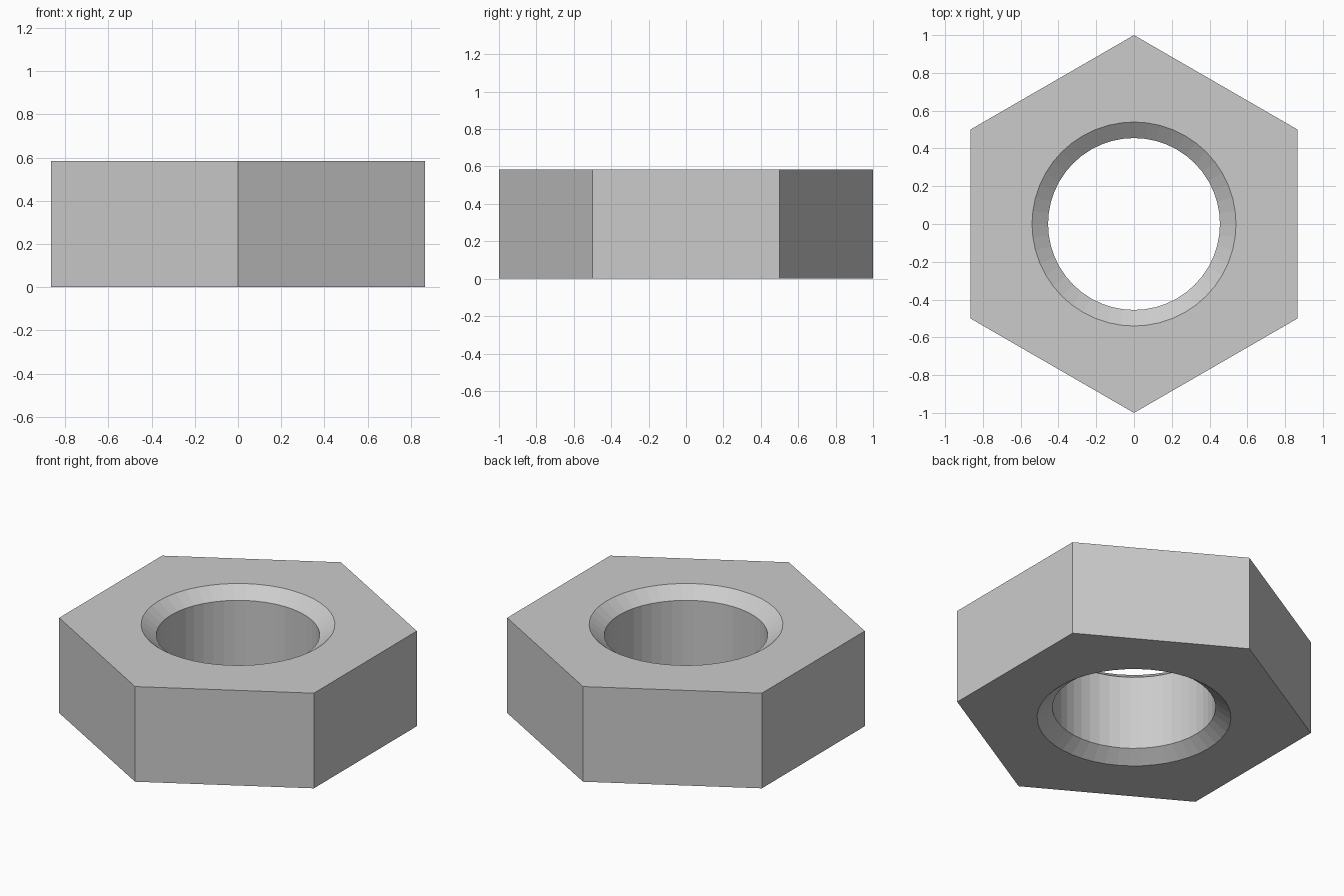
import bpy
import bmesh
from math import cos, sin, pi

cube = bpy.data.objects.get("Cube")
if cube:
    bpy.data.objects.remove(cube)

HEIGHT = 0.585
CHAMFER = 0.064
BORE_R, MOUTH_R = 0.455, 0.54
SEGMENTS = 48  # multiple of six, so the hexagon corners are exact


def hex_radius(angle):
    """Distance from the centre to a hexagon with corners on the y axis."""
    return cos(pi / 6) / cos((angle + pi / 6) % (pi / 3) - pi / 6)


def circle(radius):
    return lambda angle: radius


# Closed cross-section: outer wall, top face, chamfer, bore, chamfer, bottom face
section = [
    (hex_radius, 0),
    (hex_radius, HEIGHT),
    (circle(MOUTH_R), HEIGHT),
    (circle(BORE_R), HEIGHT - CHAMFER),
    (circle(BORE_R), CHAMFER),
    (circle(MOUTH_R), 0),
]

bm = bmesh.new()
angles = [2 * pi * i / SEGMENTS for i in range(SEGMENTS)]
rings = [[bm.verts.new((r(a) * cos(a), r(a) * sin(a), z)) for a in angles]
         for r, z in section]

# Join each ring to the next one around the section
for k, ring in enumerate(rings):
    following = rings[(k + 1) % len(rings)]
    for i in range(SEGMENTS):
        j = (i + 1) % SEGMENTS
        bm.faces.new((ring[i], ring[j], following[j], following[i]))
bmesh.ops.recalc_face_normals(bm, faces=bm.faces)

mesh = bpy.data.meshes.new("hex_nut")
bm.to_mesh(mesh)
bm.free()

# Plain grey metal
grey = bpy.data.materials.new("light_grey")
grey.use_nodes = True
color = (0.6, 0.6, 0.6, 1)
grey.diffuse_color = color
grey.node_tree.nodes["Principled BSDF"].inputs["Base Color"].default_value = color
mesh.materials.append(grey)

nut = bpy.data.objects.new("hex_nut", mesh)
bpy.context.collection.objects.link(nut)
